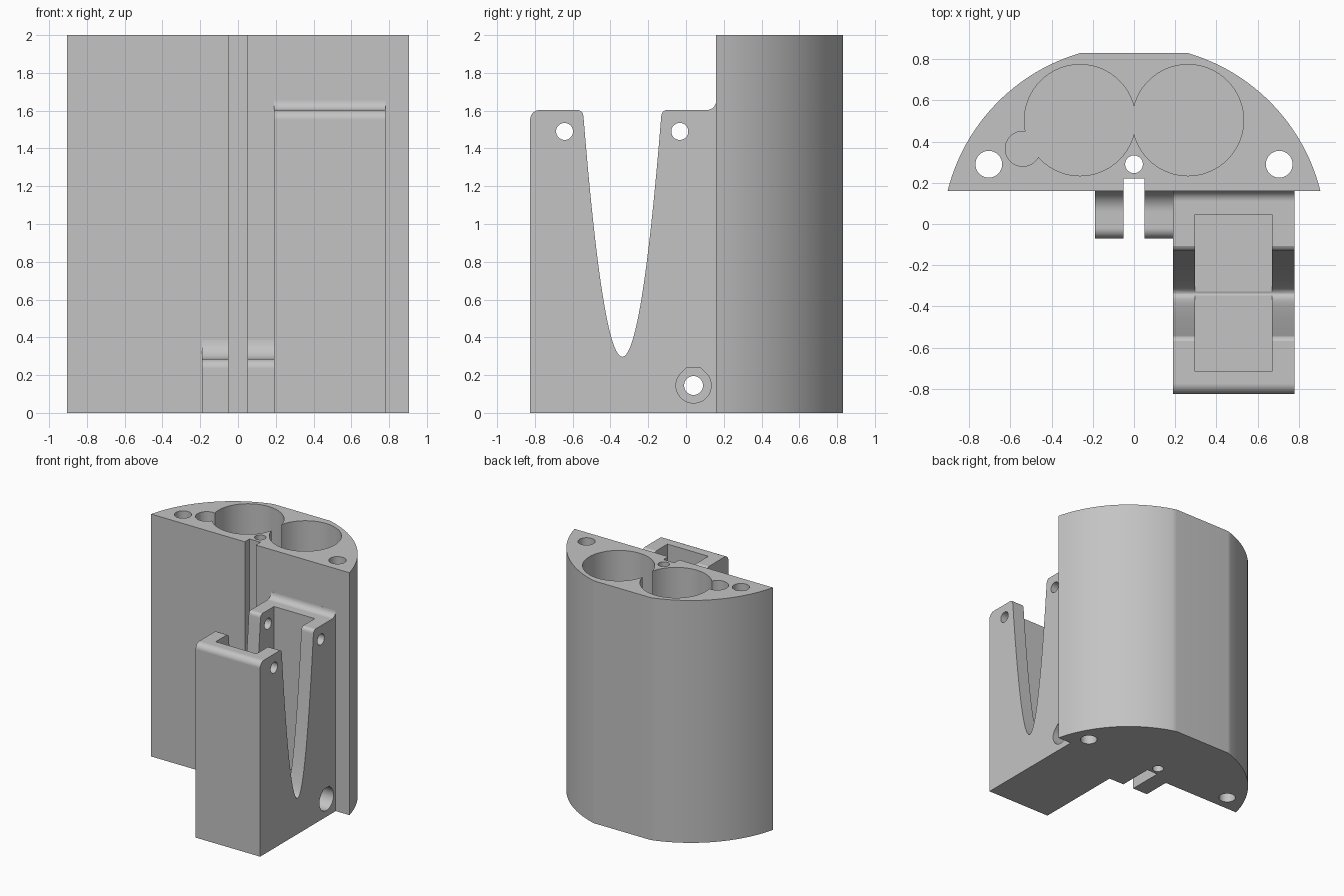
import bpy, bmesh, math

if "Cube" in bpy.data.objects:
    bpy.data.objects.remove(bpy.data.objects["Cube"])

grey = bpy.data.materials.new("plain grey")
grey.diffuse_color = (0.55, 0.55, 0.55, 1)
grey.use_nodes = True
grey.node_tree.nodes["Principled BSDF"].inputs["Base Color"].default_value = grey.diffuse_color


def prism(name, pts, axis, lo, hi):
    """Extrude a 2D outline along z (points x, y) or along x (points y, z)."""
    def place(p, h):
        return (p[0], p[1], h) if axis == "z" else (h, p[0], p[1])
    bm = bmesh.new()
    n = len(pts)
    a = [bm.verts.new(place(p, lo)) for p in pts]
    b = [bm.verts.new(place(p, hi)) for p in pts]
    bm.faces.new(a)
    bm.faces.new(b)
    for i in range(n):
        j = (i + 1) % n
        bm.faces.new((a[i], a[j], b[j], b[i]))
    bmesh.ops.recalc_face_normals(bm, faces=bm.faces)
    mesh = bpy.data.meshes.new(name)
    bm.to_mesh(mesh)
    bm.free()
    mesh.materials.append(grey)
    ob = bpy.data.objects.new(name, mesh)
    bpy.context.collection.objects.link(ob)
    return ob


def arc(cx, cy, r, start, end, steps):
    out = []
    for i in range(steps + 1):
        t = math.radians(start + (end - start) * i / steps)
        out.append((cx + r * math.cos(t), cy + r * math.sin(t)))
    return out


def circle(cx, cy, r, steps=48):
    return arc(cx, cy, r, 0, 360, steps)[:-1]


def rect(x0, y0, x1, y1):
    return [(x0, y0), (x1, y0), (x1, y1), (x0, y1)]


def combine(target, other, operation):
    mod = target.modifiers.new(operation.lower(), "BOOLEAN")
    mod.operation = operation
    mod.solver = "EXACT"
    mod.object = other
    bpy.context.view_layer.objects.active = target
    bpy.ops.object.modifier_apply(modifier=mod.name)
    bpy.data.objects.remove(other, do_unlink=True)


def cut(*args):
    combine(holder, prism("cutter", *args), "DIFFERENCE")


def shelf(front, top, r_front, r_back):
    """Side outline with a rounded front edge and a fillet up to the wall."""
    wall = 0.16
    return ([(0.2, 0), (front, 0)]
            + arc(front + r_front, top - r_front, r_front, 180, 90, 8)
            + arc(wall - r_back, top + r_back, r_back, 270, 360, 8)
            + [(0.2, top + r_back)])


# Main body: flat front, curved sides, flat strip at the back
CY, R = -0.066, 0.933
a0 = math.degrees(math.atan2(0.16 - CY, 0.905))
a1 = math.degrees(math.atan2(0.83 - CY, 0.26))
side = arc(0, CY, R, a0, a1, 24)
holder = prism("battery_holder", side + [(-x, y) for x, y in reversed(side)],
               "z", 0, 2)

# Front pocket box and hinge lugs
combine(holder, prism("pocket_box", shelf(-0.825, 1.603, 0.05, 0.05),
                      "x", 0.19, 0.78), "UNION")
combine(holder, prism("lugs", shelf(-0.07, 0.285, 0.05, 0.1),
                      "x", -0.19, 0.24), "UNION")

# Round wells and the small wire well
for s in (-1, 1):
    cut(circle(s * 0.262, 0.504, 0.27, 72), "z", 0.06, 2.1)
cut(circle(-0.54, 0.365, 0.085), "z", 0.06, 2.1)

# Through holes and centre slot
for x, r in ((-0.705, 0.065), (0.705, 0.065), (0, 0.043)):
    cut(circle(x, 0.29, r), "z", -0.1, 2.1)
cut(rect(-0.05, -0.3, 0.05, 0.222), "z", -0.1, 2.1)

# Pocket in the box
cut(rect(0.297, -0.715, 0.67, 0.045), "z", 0.3, 1.8)

# Parabolic side notch with eased top corners
half = [(0.206 * i / 24, 0.297 + 1.275 * (i / 24) ** 2) for i in range(25)]
half += [(0.210, 1.587), (0.218, 1.597), (0.230, 1.603), (0.230, 1.7)]
notch = [(-0.337 + h, z) for h, z in half]
notch += [(-0.337 - h, z) for h, z in reversed(half[1:])]
cut(notch, "x", 0.1, 0.9)

# Cross pin holes near the top of the box
for y in (-0.643, -0.033):
    cut(circle(y, 1.49, 0.045, 32), "x", 0.1, 0.9)

# Screw hole through the lugs, with a flat-topped recess in the box
cut(circle(0.04, 0.145, 0.05, 32), "x", -0.3, 0.9)
r = 0.093
k = r * (math.sqrt(2) - 1)
cut(arc(0.04, 0.145, r, 135, 405, 36)
    + [(0.04 + k, 0.145 + r), (0.04 - k, 0.145 + r)], "x", 0.19, 0.9)

# Smooth curves, crisp edges
bpy.ops.object.select_all(action="DESELECT")
holder.select_set(True)
bpy.context.view_layer.objects.active = holder
bpy.ops.object.shade_smooth_by_angle(angle=math.radians(25))
wn = holder.modifiers.new("weighted normals", "WEIGHTED_NORMAL")
wn.keep_sharp = True
